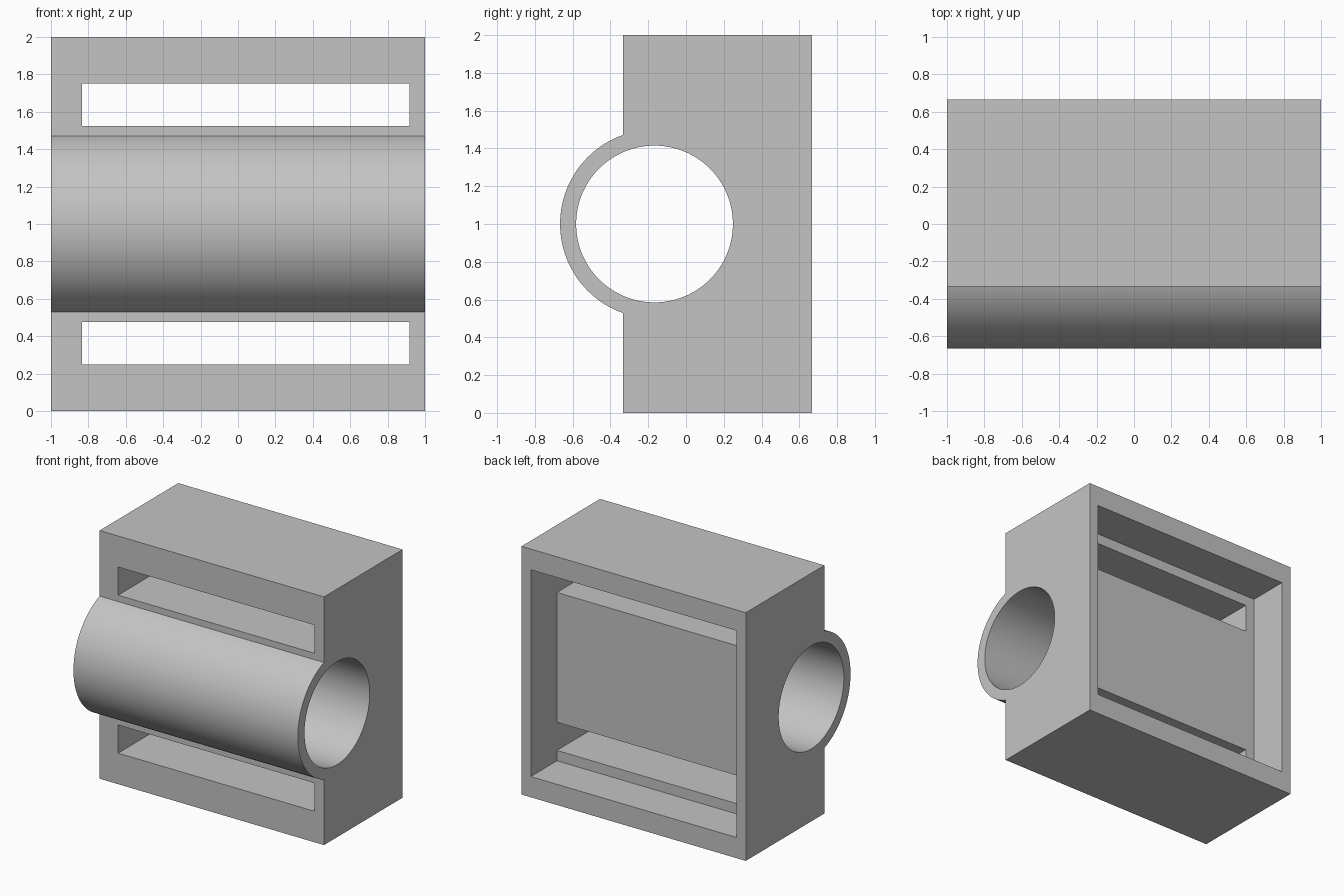
import bpy
import bmesh
from math import acos, cos, sin, pi
from mathutils import Matrix

cube = bpy.data.objects.get("Cube")
if cube:
    bpy.data.objects.remove(cube, do_unlink=True)

FRONT, BACK = -1 / 3, 2 / 3      # block faces along y
TUBE_Y, TUBE_Z = -1 / 6, 1.0     # tube axis
TUBE_R, BORE_R = 0.5, 0.415
WALL_Y = 1 / 3                   # floor of the rear recess
INNER_X = 0.917                  # half width of the rear recess

grey = bpy.data.materials.new("grey")
grey.use_nodes = True
COLOUR = (0.55, 0.55, 0.55, 1)
grey.diffuse_color = COLOUR
grey.node_tree.nodes["Principled BSDF"].inputs["Base Color"].default_value = COLOUR


def finish(name, bm):
    bmesh.ops.recalc_face_normals(bm, faces=bm.faces)
    mesh = bpy.data.meshes.new(name)
    bm.to_mesh(mesh)
    bm.free()
    mesh.materials.append(grey)
    obj = bpy.data.objects.new(name, mesh)
    bpy.context.collection.objects.link(obj)
    return obj


def box(name, x, y, z):
    bm = bmesh.new()
    size = [b - a for a, b in (x, y, z)]
    mid = [(a + b) / 2 for a, b in (x, y, z)]
    bmesh.ops.create_cube(bm, size=1, matrix=Matrix.Translation(mid) @ Matrix.Diagonal((*size, 1)))
    return finish(name, bm)


# Block and rounded front in one extruded side profile
half = acos((TUBE_Y - FRONT) / TUBE_R)
steps = 72
arc = [pi - half + 2 * half * i / steps for i in range(steps + 1)]
profile = [(BACK, 0), (BACK, 2), (FRONT, 2)]
profile += [(TUBE_Y + TUBE_R * cos(a), TUBE_Z + TUBE_R * sin(a)) for a in arc]
profile.append((FRONT, 0))
bm = bmesh.new()
side = bm.faces.new([bm.verts.new((-1, y, z)) for y, z in profile])
sweep = bmesh.ops.extrude_face_region(bm, geom=[side], use_keep_orig=True)
moved = [g for g in sweep["geom"] if isinstance(g, bmesh.types.BMVert)]
bmesh.ops.translate(bm, verts=moved, vec=(2, 0, 0))
body = finish("block_with_tube", bm)

# Bore, rear recess and the two through slots
bm = bmesh.new()
bmesh.ops.create_cone(
    bm, cap_ends=True, segments=128, radius1=BORE_R, radius2=BORE_R, depth=3,
    matrix=Matrix.Translation((0, TUBE_Y, TUBE_Z)) @ Matrix.Rotation(pi / 2, 4, "Y"))
cutters = [finish("bore_cutter", bm)]
cutters.append(box("recess_cutter", (-INNER_X, INNER_X), (WALL_Y, 1), (1 / 6, 11 / 6)))
for name, z in (("lower_slot_cutter", (0.25, 0.477)), ("upper_slot_cutter", (1.523, 1.75))):
    cutters.append(box(name, (-0.835, INNER_X), (-1, 0.5), z))

bpy.ops.object.select_all(action="DESELECT")
body.select_set(True)
bpy.context.view_layer.objects.active = body
for cutter in cutters:
    mod = body.modifiers.new(cutter.name, "BOOLEAN")
    mod.operation = "DIFFERENCE"
    mod.solver = "EXACT"
    mod.object = cutter
    bpy.ops.object.modifier_apply(modifier=mod.name)
    bpy.data.objects.remove(cutter, do_unlink=True)

bpy.ops.object.shade_smooth_by_angle(angle=pi / 6)
